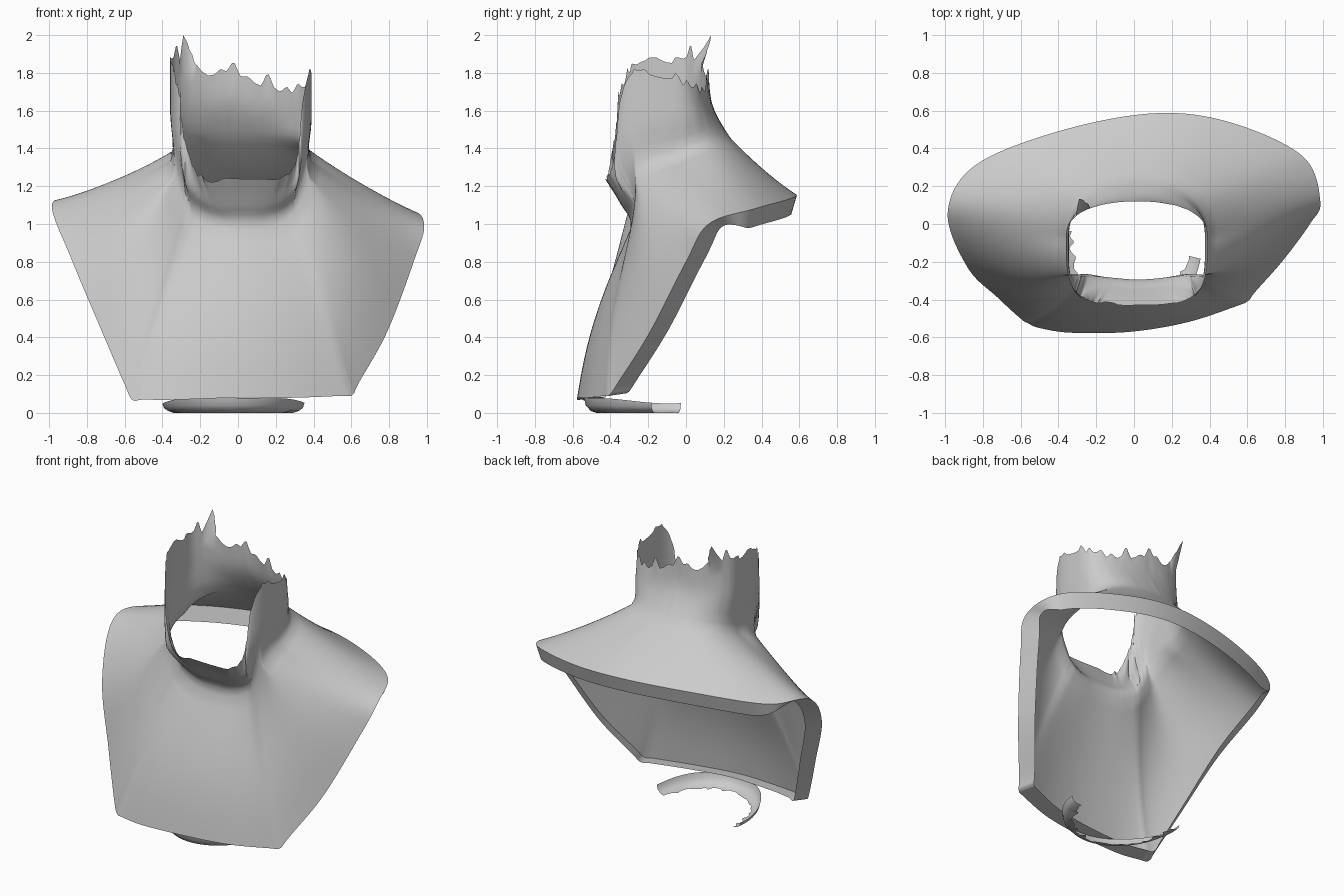
import bpy, bmesh, math, random
from mathutils import Vector

random.seed(4)
cube = bpy.data.objects.get("Cube")
if cube:
    bpy.data.objects.remove(cube)

# One plain grey clay colour
clay = bpy.data.materials.new("grey_clay")
clay.use_nodes = True
GREY = (0.6, 0.6, 0.6, 1)
clay.diffuse_color = GREY
clay.node_tree.nodes["Principled BSDF"].inputs["Base Color"].default_value = GREY


def clamp(v):
    return max(0, min(1, v))


def spline(points, t, closed=False):
    """Point at parameter t on a smooth curve through the points."""
    n = len(points)
    i = int(math.floor(t)) if closed else min(int(t), n - 2)
    f = t - i
    pick = (lambda k: points[k % n]) if closed else (lambda k: points[max(0, min(n - 1, k))])
    a, b, c, d = (pick(i + k) for k in (-1, 0, 1, 2))
    return [q + f / 2 * (r - p + f * (2 * p - 5 * q + 4 * r - s + f * (3 * (q - r) + s - p)))
            for p, q, r, s in zip(a, b, c, d)]


def sheet(name, columns, closed, relax_from=None):
    """Skin a list of columns, each running from top to bottom."""
    rows, n = len(columns[0]), len(columns)
    bm = bmesh.new()
    grid = [[bm.verts.new(p) for p in col] for col in columns]
    for i in range(n if closed else n - 1):
        a, b = grid[i], grid[(i + 1) % n]
        for j in range(rows - 1):
            bm.faces.new((a[j], a[j + 1], b[j + 1], b[j]))
    # Soften the folds between a given row and the lower border
    if relax_from:
        soft = [v for col in grid for v in col[relax_from:-1]]
        for _ in range(35):
            bmesh.ops.smooth_vert(bm, verts=soft, factor=0.5,
                                  use_axis_x=True, use_axis_y=True, use_axis_z=True)
    mesh = bpy.data.meshes.new(name)
    bm.to_mesh(mesh)
    bm.free()
    mesh.materials.append(clay)
    obj = bpy.data.objects.new(name, mesh)
    bpy.context.collection.objects.link(obj)
    bpy.ops.object.select_all(action="DESELECT")
    obj.select_set(True)
    bpy.context.view_layer.objects.active = obj
    bpy.ops.object.shade_smooth_by_angle(angle=math.radians(50))


def ragged(count, knots, size, spike):
    """Torn-edge heights: small noise with a few taller shreds."""
    k = [random.uniform(-size, size) + (spike * random.random() if random.random() < 0.2 else 0)
         for _ in range(knots)]
    out = []
    for i in range(count):
        t = i * knots / count
        j, f = int(t), t % 1
        out.append(k[j] * (1 - f) + k[(j + 1) % knots] * f)
    return out


def neck_point(degrees, z):
    """Neck section: round at the throat, boxy in front higher up, flaring behind."""
    lean = clamp((z - 0.97) / 0.27) ** 1.4
    c, s = math.cos(math.radians(degrees)), math.sin(math.radians(degrees))
    if s < 0:
        power, depth = 0.92 - 0.37 * lean, 0.215 + 0.135 * lean
    else:
        power, depth = 0.92 - 0.37 * lean * (1 - s), 0.2 + 0.12 * clamp((1.75 - z) / 0.3) ** 2
    x = math.copysign(abs(c) ** power, c)
    y = math.copysign(abs(s) ** (power if s < 0 else 0.9), s)
    return Vector((0.015 + 0.375 * x, -0.08 + depth * y, z))


# Spokes: neck angle, hem x, y, z, neck base height, torn top height
SPOKES = [
    (-90, -0.02, -0.57, 0.08, 0.97, 1.23), (-70, 0.28, -0.52, 0.08, 0.98, 1.24),
    (-54, 0.54, -0.435, 0.09, 1.02, 1.3), (-46, 0.605, -0.405, 0.095, 1.06, 1.42),
    (-40, 0.64, -0.36, 0.16, 1.1, 1.6),
    (-28, 0.79, -0.19, 0.43, 1.18, 1.78), (-14, 0.93, 0.0, 0.8, 1.27, 1.81),
    (5, 0.985, 0.12, 1.0, 1.35, 1.78),
    (35, 0.89, 0.36, 1.08, 1.42, 1.72), (65, 0.5, 0.54, 1.13, 1.45, 1.71),
    (90, 0.1, 0.585, 1.155, 1.45, 1.78), (115, -0.4, 0.49, 1.15, 1.45, 1.81),
    (145, -0.84, 0.31, 1.12, 1.41, 1.88), (175, -0.985, 0.06, 1.1, 1.35, 1.87),
    (194, -0.88, -0.23, 0.81, 1.27, 1.85), (208, -0.72, -0.39, 0.43, 1.18, 1.8),
    (220, -0.6, -0.5, 0.15, 1.1, 1.66), (226, -0.56, -0.525, 0.07, 1.06, 1.5),
    (234, -0.5, -0.55, 0.07, 1.02, 1.38), (250, -0.33, -0.575, 0.07, 0.98, 1.24)]
STEPS = 12
COUNT = len(SPOKES) * STEPS
radial = [(math.cos(math.radians(s[0])), math.sin(math.radians(s[0]))) + s[1:] for s in SPOKES]
tear = ragged(COUNT, 100, 0.025, 0.1)

shell, rim = [], []
for i in range(COUNT):
    cx, cy, x, y, z, base, top = spline(radial, i / STEPS, True)
    angle = math.degrees(math.atan2(cy, cx))
    top += tear[i] * (0.35 if top < 1.4 else 1)
    hem = Vector((x, y, z))
    throat = neck_point(angle, base)
    # Neck, collar and chest or back as one sweep down each spoke
    front = clamp((1.05 - z) * 2)
    bulge = Vector((0, -0.05 * front, -0.015 * (1 - front)))
    path = [neck_point(angle, top), neck_point(angle, (top + base) / 2), throat,
            throat.lerp(hem, 0.35) + bulge, throat.lerp(hem, 0.7) + bulge, hem]
    shell.append([spline(path, j / 4) for j in range(4 * (len(path) - 1) + 1)])
    # Rim folds backward along the chest and downward along the back
    w = clamp((y - 0.05) / 0.3)
    fold = Vector((-0.07 * x, 0.1, 0.015)).lerp(Vector((-0.03 * x, -0.05 * y, -0.1)), w)
    rim.append([hem, hem + fold])

# Tallest shreds of the torn neck bend outward at the back
shell_by_peak = sorted(shell, key=lambda col: abs(col[0][0] + 0.29) + abs(col[0][1] - 0.1))
for k, col in enumerate(shell_by_peak[:6]):
    col[0] = [col[0][0], col[0][1] + 0.08 - 0.01 * k, 2.0 - 0.02 * k]
sheet("bust_shell", shell, True, relax_from=9)
sheet("folded_rim", rim, True)

# Torn arc of the stand below the chest, thinning toward its ends
ARC = 90
shred = ragged(ARC + 1, 40, 0.025, 0.06)
stand = []
for i in range(ARC + 1):
    a = math.radians(172 + i * 176 / ARC)
    c, s = math.cos(a), math.sin(a)
    lip = 0.08 - 0.03 * c ** 6
    column = []
    for scale, z in ((1, lip), (0.98, lip / 2), (0.92, 0.01), (0.84 - shred[i], 0.0)):
        column.append((-0.02 + 0.38 * scale * c, -0.09 + 0.45 * scale * s, z))
    stand.append(column)
sheet("stand_fragment", stand, False)
